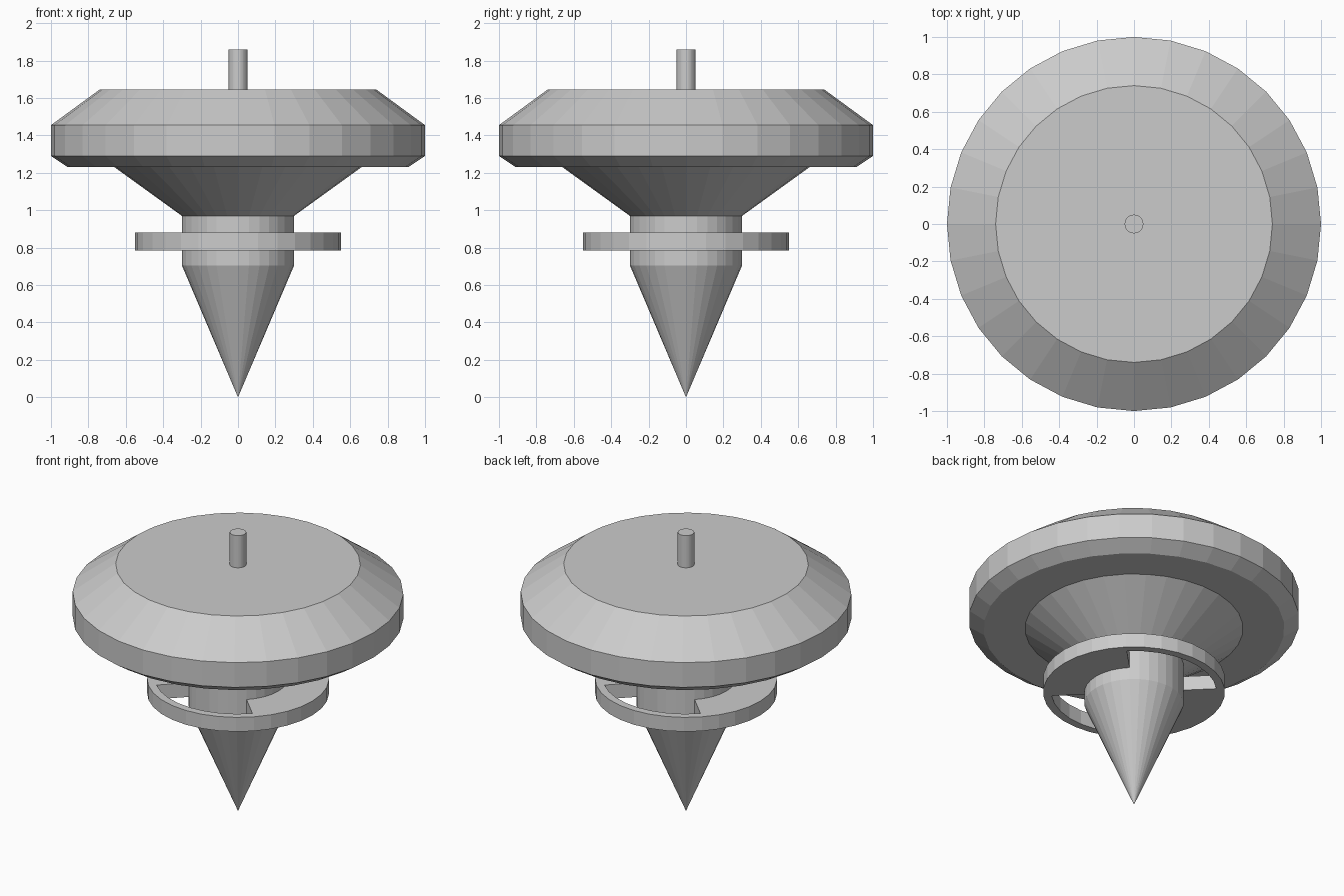
import bpy
import bmesh
from math import cos, sin, tau

cube = bpy.data.objects.get("Cube")
if cube:
    bpy.data.objects.remove(cube, do_unlink=True)

SIDES = 32

grey = bpy.data.materials.new("plain grey")
grey.use_nodes = True
colour = (0.6, 0.6, 0.6, 1.0)
grey.diffuse_color = colour
grey.node_tree.nodes["Principled BSDF"].inputs["Base Color"].default_value = colour


def finish(name, bm):
    """Weld, orient and link a flat-shaded mesh."""
    bmesh.ops.remove_doubles(bm, verts=bm.verts, dist=1e-5)
    bmesh.ops.recalc_face_normals(bm, faces=bm.faces)
    mesh = bpy.data.meshes.new(name)
    bm.to_mesh(mesh)
    bm.free()
    mesh.materials.append(grey)
    obj = bpy.data.objects.new(name, mesh)
    bpy.context.collection.objects.link(obj)
    return obj


def lathe(name, profile):
    """Turn a closed (radius, height) profile about the z axis."""
    bm = bmesh.new()
    verts = [bm.verts.new((r, 0, z)) for r, z in profile]
    edges = [bm.edges.new(pair) for pair in zip(verts, verts[1:])]
    bmesh.ops.spin(bm, geom=verts + edges, cent=(0, 0, 0), axis=(0, 0, 1),
                   angle=tau, steps=SIDES, use_merge=False)
    return finish(name, bm)


# Pointed tip and neck
lathe("pointed_shaft", [(0, 0), (0.3, 0.705), (0.3, 0.97), (0, 0.97)])

# Flared support under the wheel
lathe("flared_support", [(0, 0.97), (0.3, 0.97), (0.66, 1.23), (0, 1.23)])

# Bevelled wheel
lathe("wheel", [(0, 1.23), (0.91, 1.23), (1, 1.29), (1, 1.455),
                (0.74, 1.645), (0, 1.645)])

# Spindle on top
lathe("spindle", [(0, 1.645), (0.05, 1.645), (0.05, 1.86), (0, 1.86)])

# Slotted collar: full rim, with webs to the shaft on the left and right quarters
bm = bmesh.new()
for i in range(SIDES):
    a, b = tau * i / SIDES, tau * (i + 1) / SIDES
    mid = (a + b) / 2
    bands = [(0.5, 0.55)]
    if abs(cos(mid)) > abs(sin(mid)):
        bands.append((0.298, 0.5))
    for inner, outer in bands:
        corners = [(inner, a), (outer, a), (outer, b), (inner, b)]
        bm.faces.new([bm.verts.new((r * cos(t), r * sin(t), 0.785))
                      for r, t in corners])
bmesh.ops.remove_doubles(bm, verts=bm.verts, dist=1e-5)
raised = bmesh.ops.extrude_face_region(bm, geom=bm.faces[:], use_keep_orig=True)
bmesh.ops.translate(bm, vec=(0, 0, 0.095),
                    verts=[v for v in raised["geom"]
                           if isinstance(v, bmesh.types.BMVert)])
finish("slotted_collar", bm)
